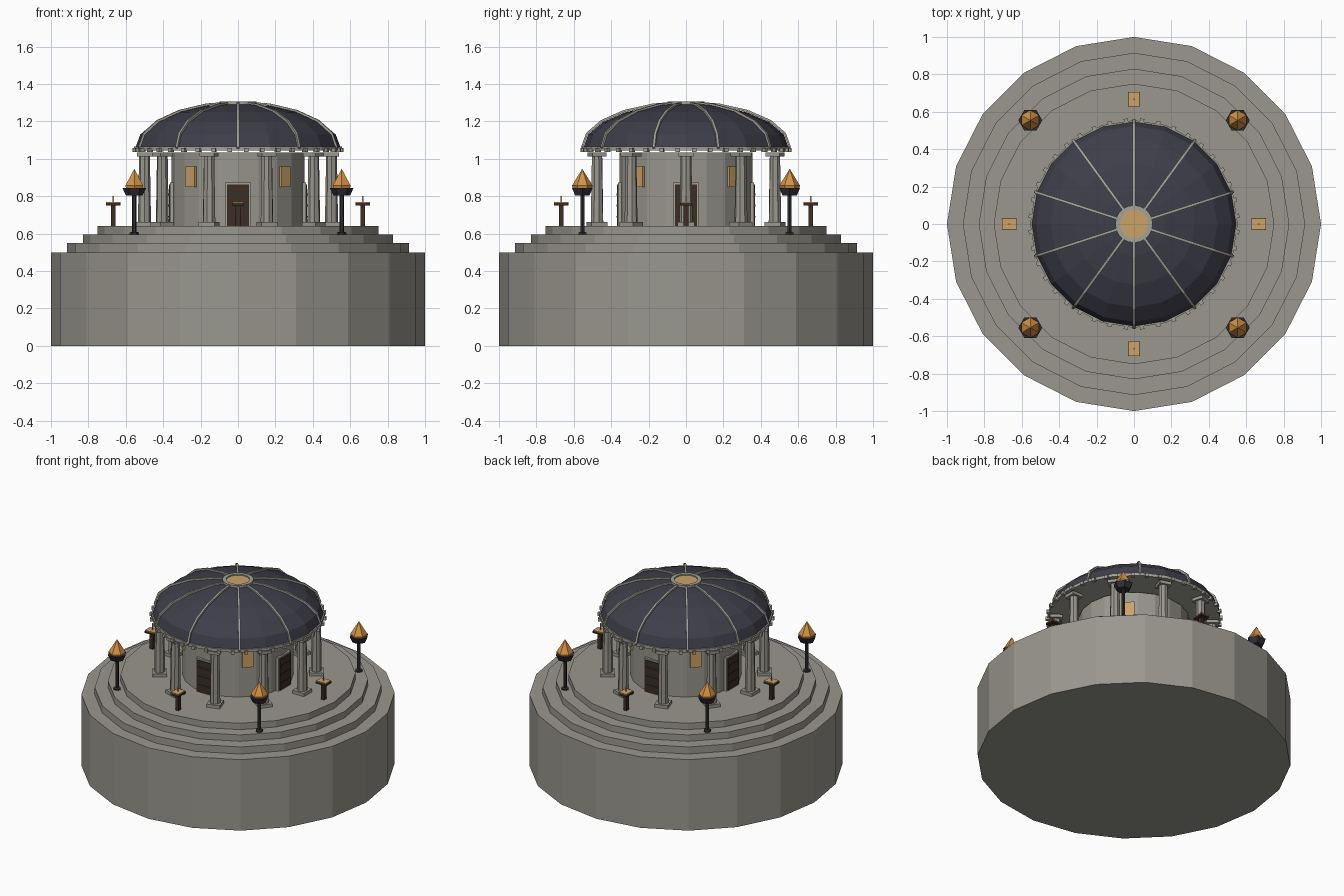
import bpy, bmesh, math
from mathutils import Matrix, Vector

if "Cube" in bpy.data.objects:
    bpy.data.objects.remove(bpy.data.objects["Cube"])


def mat(name, rgb):
    m = bpy.data.materials.new(name)
    m.diffuse_color = (*rgb, 1)
    m.use_nodes = True
    m.node_tree.nodes["Principled BSDF"].inputs["Base Color"].default_value = m.diffuse_color
    return m


STONE = mat("stone", (0.32, 0.31, 0.27))
TRIM = mat("pale_stone", (0.37, 0.36, 0.31))
SLATE = mat("slate", (0.048, 0.048, 0.068))
WOOD = mat("dark_wood", (0.045, 0.026, 0.016))
IRON = mat("iron", (0.028, 0.028, 0.036))
GLOW = mat("amber", (0.60, 0.37, 0.14))
FIRE = mat("flame", (0.66, 0.29, 0.06))


def finish(name, bm, m):
    bmesh.ops.recalc_face_normals(bm, faces=bm.faces)
    me = bpy.data.meshes.new(name)
    bm.to_mesh(me)
    bm.free()
    me.materials.append(m)
    ob = bpy.data.objects.new(name, me)
    bpy.context.collection.objects.link(ob)
    return ob


def lathe(name, profile, n, m, loc=(0, 0, 0), start=0.0, closed=False):
    """Spin (radius, z) points; open profiles get capped ends."""
    bm = bmesh.new()
    rings = [[bm.verts.new((loc[0] + r * math.cos(start + math.tau * i / n),
                            loc[1] + r * math.sin(start + math.tau * i / n),
                            loc[2] + z)) for i in range(n)] for r, z in profile]
    pairs = list(zip(rings, rings[1:]))
    if closed:
        pairs.append((rings[-1], rings[0]))
    else:
        bm.faces.new(rings[0])
        bm.faces.new(rings[-1])
    for a, b in pairs:
        for i in range(n):
            j = (i + 1) % n
            bm.faces.new((a[i], a[j], b[j], b[i]))
    return finish(name, bm, m)


def box(name, m, ang, r, z, size):
    """Box of (radial, tangential, height) size, centred at polar ang, r and z."""
    bm = bmesh.new()
    bmesh.ops.create_cube(bm, size=1, matrix=Matrix.Rotation(ang, 4, 'Z')
                          @ Matrix.Translation((r, 0, z)) @ Matrix.Diagonal((*size, 1)))
    return finish(name, bm, m)


def around(n, start=0.0):
    return [start + math.tau * i / n for i in range(n)]


# Stepped podium
lathe("podium", [(1, 0), (1, 0.5), (0.915, 0.5), (0.915, 0.55), (0.83, 0.55),
                 (0.83, 0.595), (0.75, 0.595), (0.75, 0.64)], 20, STONE)

# Round chamber
lathe("chamber_wall", [(0.355, 0.635), (0.355, 1.035)], 20, STONE)

# Doors with frames, planks and bars
for a in around(4):
    box("door_frame", TRIM, a, 0.352, 0.755, (0.024, 0.14, 0.235))
    box("door", WOOD, a, 0.356, 0.751, (0.026, 0.12, 0.222))
    for z in (0.69, 0.75, 0.81):
        box("door_bar", IRON, a, 0.369, z, (0.006, 0.11, 0.01))

# Glowing windows
for a in around(4, math.pi / 4):
    box("window", GLOW, a, 0.352, 0.905, (0.022, 0.07, 0.11))

# Colonnade
for a in around(10):
    x, y = 0.5 * math.cos(a), 0.5 * math.sin(a)
    box("column_base", STONE, a, 0.5, 0.65, (0.09, 0.09, 0.025))
    lathe("column_shaft", [(0.035, 0.66), (0.029, 1.015)], 8, STONE, (x, y, 0), a)
    box("column_capital", STONE, a, 0.5, 1.024, (0.08, 0.08, 0.022))

# Roof ring with small blocks
lathe("roof_ring", [(0.555, 1.045), (0.555, 1.066)], 20, TRIM)
for a in around(40, math.pi / 40):
    box("ring_block", TRIM, a, 0.552, 1.047, (0.025, 0.022, 0.022))

# Dome
RINGS = [(math.cos(t), math.sin(t)) for t in (math.radians(18 * k) for k in range(5))]
dome = [(0.55 * c, 1.055 + 0.24 * s) for c, s in RINGS] + [(0.08, 1.292)]
lathe("dome", dome, 20, SLATE)

# Dome ribs follow the dome profile
path = [(0.557 * c, 1.058 + 0.245 * s) for c, s in RINGS] + [(0.09, 1.297)]
for a in around(10, math.pi / 10):
    bm = bmesh.new()
    rot = Matrix.Rotation(a, 3, 'Z')
    rows = [[bm.verts.new(rot @ Vector((r + dr, dy, z + dz)))
             for dr, dy, dz in ((-.004, -.007, -.005), (.004, -.007, .005),
                                (.004, .007, .005), (-.004, .007, -.005))] for r, z in path]
    for p, q in zip(rows, rows[1:]):
        for i in range(4):
            bm.faces.new((p[i], p[(i + 1) % 4], q[(i + 1) % 4], q[i]))
    bm.faces.new(rows[0])
    bm.faces.new(rows[-1])
    finish("dome_rib", bm, TRIM)

# Skylight at the crown
lathe("skylight_rim", [(0.1, 1.283), (0.1, 1.306), (0.075, 1.306), (0.075, 1.283)],
      20, TRIM, closed=True)
lathe("skylight_glass", [(0.077, 1.285), (0.077, 1.298)], 20, GLOW)

# Fire bowls on posts
for a in around(4, math.pi / 4):
    p = (0.784 * math.cos(a), 0.784 * math.sin(a), 0)
    lathe("fire_post", [(0.025, 0.595), (0.025, 0.605), (0.012, 0.61), (0.012, 0.81)], 6, IRON, p)
    lathe("fire_bowl", [(0.045, 0.805), (0.064, 0.845)], 6, IRON, p)
    lathe("flame", [(0.05, 0.84), (0.055, 0.857), (0.001, 0.945)], 6, FIRE, p, math.pi / 6)

# Sundials on posts
for a in around(4):
    box("sundial_post", WOOD, a, 0.667, 0.695, (0.025, 0.025, 0.12))
    box("sundial_board", WOOD, a, 0.667, 0.757, (0.08, 0.064, 0.012))
    box("sundial_plate", GLOW, a, 0.667, 0.766, (0.075, 0.058, 0.008))
    box("sundial_pointer", GLOW, a, 0.667, 0.785, (0.006, 0.006, 0.035))
